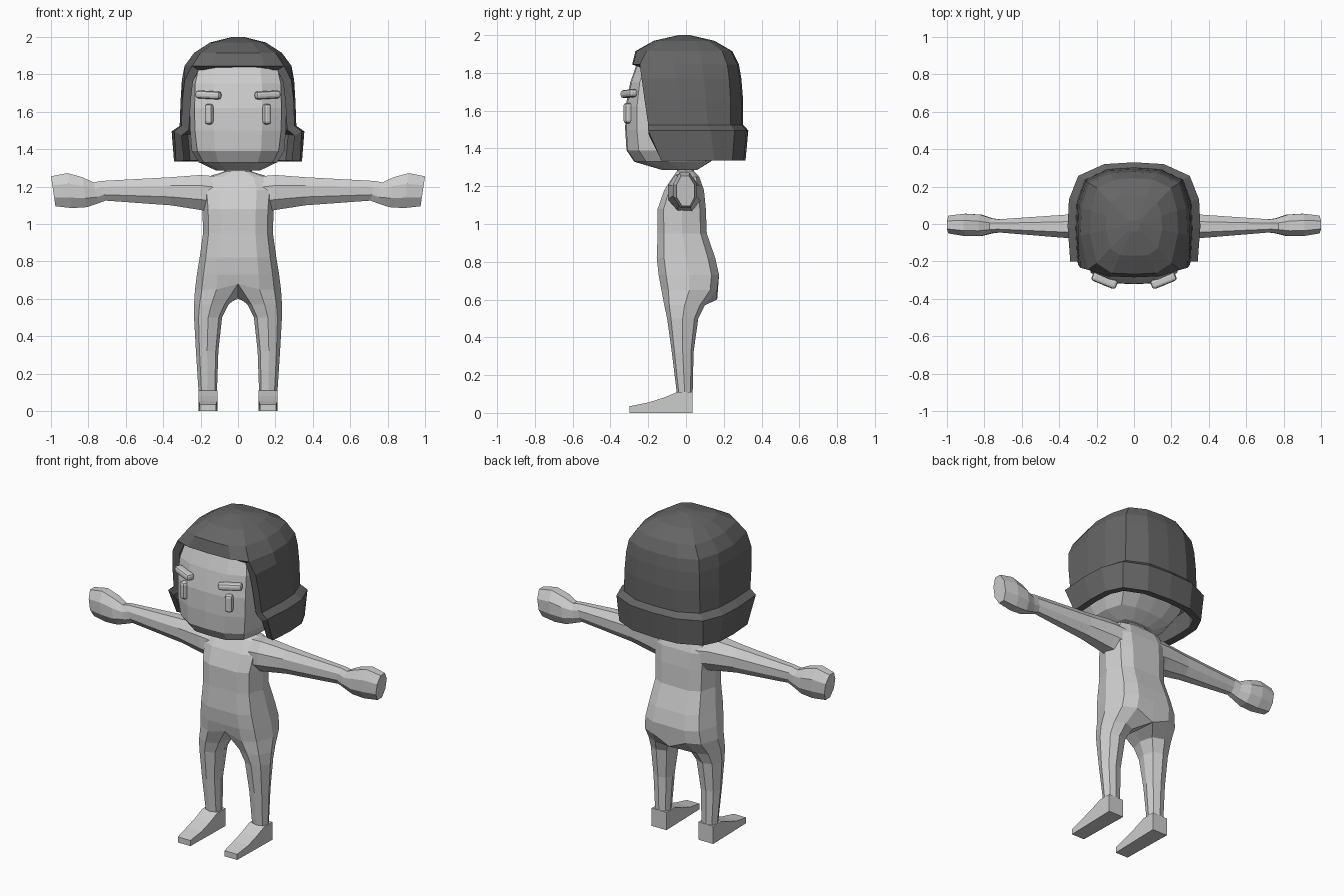
import bpy, bmesh, math
from mathutils import Matrix, Vector

if "Cube" in bpy.data.objects:
    bpy.data.objects.remove(bpy.data.objects["Cube"])


def material(name, value):
    m = bpy.data.materials.new(name)
    m.diffuse_color = (value, value, value, 1)
    m.use_nodes = True
    m.node_tree.nodes["Principled BSDF"].inputs["Base Color"].default_value = m.diffuse_color
    return m


SKIN = material("light grey", 0.62)
HAIR = material("dark grey", 0.13)


def finish(bm, name, mat):
    """Mirror the right half across x, weld and make an object."""
    seam = [f for f in bm.faces if all(abs(v.co.x) < 1e-4 for v in f.verts)]
    bmesh.ops.delete(bm, geom=seam, context='FACES')
    bmesh.ops.mirror(bm, geom=bm.verts[:] + bm.edges[:] + bm.faces[:],
                     matrix=Matrix.Identity(4), merge_dist=0.0005, axis='X')
    bmesh.ops.remove_doubles(bm, verts=bm.verts[:], dist=0.0005)
    bmesh.ops.recalc_face_normals(bm, faces=bm.faces[:])
    me = bpy.data.meshes.new(name)
    bm.to_mesh(me)
    bm.free()
    me.materials.append(mat)
    ob = bpy.data.objects.new(name, me)
    bpy.context.collection.objects.link(ob)
    return ob


def loft(rings, closed=True, cap_start=True, cap_end=True):
    bm = bmesh.new()
    rows = [[bm.verts.new(p) for p in r] for r in rings]
    n = len(rows[0])
    for a, b in zip(rows, rows[1:]):
        for i in range(n if closed else n - 1):
            j = (i + 1) % n
            bm.faces.new((a[i], a[j], b[j], b[i]))
    if cap_start:
        bm.faces.new(rows[0])
    if cap_end:
        bm.faces.new(rows[-1])
    return bm


# Body: right leg running up into half of the torso and the neck
def body_ring(z, xi, xo, yf, yb, zf=0, zm=0, zb=0):
    w, m = xo - xi, (yf + yb) / 2
    s, e = (1, 0) if xi == 0 else (0.75, 0.12)
    f = lambda y, k: m + (y - m) * k
    return [(xi + e * w, f(yf, s), z + zf), (xi + .5 * w, yf, z),
            (xi + .84 * w, f(yf, .75), z), (xo, m, z),
            (xi + .84 * w, f(yb, .75), z), (xi + .5 * w, yb, z),
            (xi + e * w, f(yb, s), z + zb), (xi, m, z + zm)]


body = [(.09, .113, .21, -.047, .035), (.32, .105, .225, -.075, .04),
        (.5, .085, .235, -.10, .065), (.57, .05, .235, -.115, .10),
        (.65, 0, .23, -.13, .165, .03, -.04, -.05),
        (.73, 0, .22, -.145, .175), (.82, 0, .205, -.155, .155),
        (.95, 0, .187, -.15, .11), (1.08, 0, .19, -.15, .105),
        (1.18, 0, .2, -.115, .095), (1.25, 0, .17, -.07, .07),
        (1.28, 0, .075, -.048, .042), (1.36, 0, .06, -.045, .04)]
finish(loft([body_ring(*b) for b in body]), "body", SKIN)

# Feet: side profile swept across the width, narrower at the toe
foot = [(.035, 0), (.035, .11), (-.047, .11), (-.12, .08), (-.2, .055),
        (-.3, .035), (-.3, 0)]


def foot_side(x):
    return [(.16 + (x - .16) * (.85 if y < -.25 else 1), y, z) for y, z in foot]


finish(loft([foot_side(.11), foot_side(.212)]), "feet", SKIN)

# Arms with mitten hands: x, y range, z range
arm = [(.12, -.09, .08, 1.06, 1.255), (.2, -.095, .07, 1.075, 1.262),
       (.36, -.075, .05, 1.1, 1.25), (.72, -.045, .025, 1.125, 1.23),
       (.76, -.05, .03, 1.11, 1.222), (.82, -.065, .05, 1.09, 1.25),
       (.9, -.065, .055, 1.085, 1.272), (.988, -.05, .045, 1.095, 1.255)]


def arm_ring(x, y0, y1, z0, z1):
    pts = []
    for a, b in [(.3, 0), (.75, 0), (1, .3), (1, .7), (.7, 1), (.25, 1),
                 (0, .7), (0, .3)]:
        lean = (b - .5) * (.024 if x > .7 else 0)
        pts.append((x + lean, y0 + a * (y1 - y0), z0 + b * (z1 - z0)))
    return pts


finish(loft([arm_ring(*a) for a in arm]), "arms", SKIN)


# Half outline of a rounded square, from front centre to back centre
def half_ring(z, x, yf, ye, ke, yb):
    m = (ye + yb) / 2
    return [(0, yf, z), (.5 * x, yf * .98, z), (ke * x, ye, z),
            (x, m - .3 * (m - ye), z), (.98 * x, m + .25 * (yb - m), z),
            (.84 * x, yb * .78, z), (.45 * x, yb * .97, z), (0, yb, z)]


# Head
head = [(1.287, .12, -.13, -.08, .85, .06), (1.33, .21, -.275, -.21, .88, .13),
        (1.39, .247, -.315, -.25, .88, .2), (1.5, .256, -.322, -.26, .9, .235),
        (1.62, .258, -.32, -.26, .9, .24), (1.75, .254, -.295, -.245, .9, .24),
        (1.85, .235, -.26, -.21, .88, .22), (1.93, .15, -.16, -.13, .85, .14)]
finish(loft([half_ring(*h) for h in head], closed=False), "head", SKIN)

# Hair: shell with a flared lower band, open around the face
hair = [(1.335, .342, -.2, -.13, .97, .315), (1.495, .355, -.25, -.2, .96, .33),
        (1.525, .312, -.25, -.2, .97, .303), (1.66, .307, -.25, -.22, .97, .302),
        (1.77, .3, -.27, -.235, .95, .293), (1.845, .286, -.285, -.245, .86, .28),
        (1.915, .235, -.268, -.21, .85, .245), (1.97, .15, -.17, -.13, .85, .15),
        (2.0, .03, -.04, -.03, .85, .02)]
bm = loft([half_ring(*h) for h in hair], closed=False, cap_start=False)
opening = [f for f in bm.faces
           if min(v.co.z for v in f.verts) < 1.84
           and sum(v.co.y for v in f.verts) / 4 < -.12
           and min(v.co.x for v in f.verts) < .2]
bmesh.ops.delete(bm, geom=opening, context='FACES')
ob = finish(bm, "hair", HAIR)
sol = ob.modifiers.new("thickness", 'SOLIDIFY')
sol.thickness = 0.045
sol.offset = -1


# Eyes and eyebrows: small rounded pads on the face
def pads(name, centre, size, turn, tilt):
    bm = bmesh.new()
    mat = (Matrix.Translation(Vector(centre)) @ Matrix.Rotation(turn, 4, 'Z')
           @ Matrix.Rotation(tilt, 4, 'Y') @ Matrix.Diagonal((*size, 1)))
    bmesh.ops.create_cube(bm, size=1, matrix=mat)
    bmesh.ops.bevel(bm, geom=bm.edges[:], offset=min(size) * .35, segments=2,
                    profile=.5, affect='EDGES')
    finish(bm, name, SKIN)


pads("eyes", (.153, -.305, 1.587), (.046, .05, .108), math.radians(22), 0)
pads("eyebrows", (.158, -.302, 1.69), (.14, .05, .042), math.radians(22),
     math.radians(-3))
